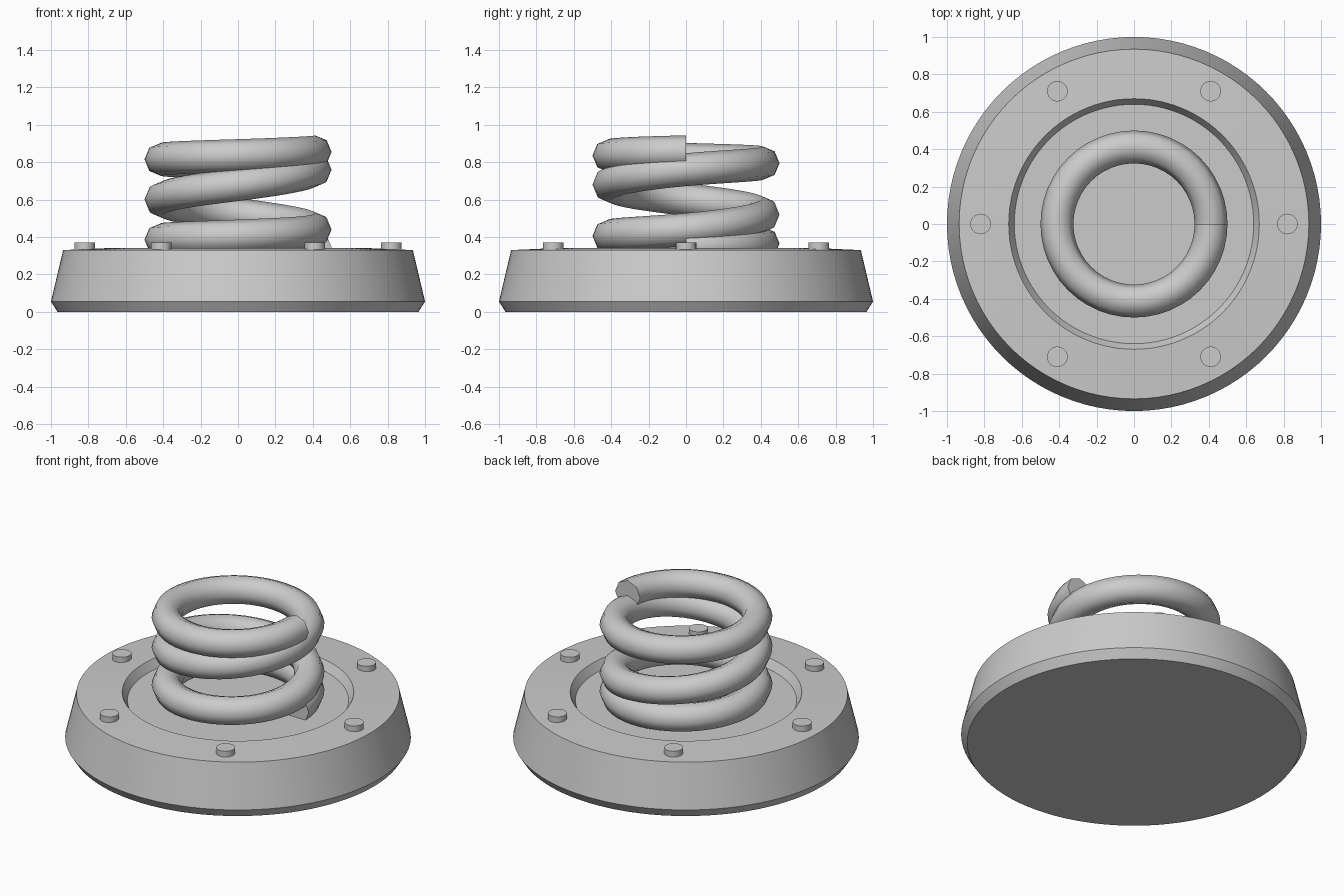
import bpy, bmesh, math
from mathutils import Vector

cube = bpy.data.objects.get("Cube")
if cube:
    bpy.data.objects.remove(cube, do_unlink=True)

# One plain metal colour
metal = bpy.data.materials.new("light_grey_metal")
metal.use_nodes = True
metal.diffuse_color = (0.6, 0.6, 0.6, 1)
metal.node_tree.nodes["Principled BSDF"].inputs["Base Color"].default_value = (0.6, 0.6, 0.6, 1)


def finish(name, bm, angle=25):
    bmesh.ops.recalc_face_normals(bm, faces=bm.faces)
    mesh = bpy.data.meshes.new(name)
    bm.to_mesh(mesh)
    bm.free()
    mesh.materials.append(metal)
    obj = bpy.data.objects.new(name, mesh)
    bpy.context.collection.objects.link(obj)
    bpy.ops.object.select_all(action='DESELECT')
    obj.select_set(True)
    bpy.context.view_layer.objects.active = obj
    bpy.ops.object.shade_smooth_by_angle(angle=math.radians(angle))
    return obj


def lathe(name, profile, steps):
    bm = bmesh.new()
    verts = [bm.verts.new((r, 0, z)) for r, z in profile]
    edges = [bm.edges.new(pair) for pair in zip(verts, verts[1:])]
    bmesh.ops.spin(bm, geom=verts + edges, cent=(0, 0, 0), axis=(0, 0, 1),
                   angle=math.tau, steps=steps)
    bmesh.ops.remove_doubles(bm, verts=bm.verts, dist=0.0005)
    return finish(name, bm)


# Flanged base with a shallow round seat for the spring
lathe("base", [(0, 0), (0.965, 0), (1, 0.055), (0.935, 0.33),
               (0.67, 0.342), (0.64, 0.29), (0, 0.29)], 96)

# Six bolt heads around the rim
for i in range(6):
    a = i * math.tau / 6
    bolt = lathe(f"bolt_{i + 1}", [(0, 0), (0.055, 0), (0.055, 0.05), (0, 0.05)], 24)
    bolt.location = (0.82 * math.cos(a), 0.82 * math.sin(a), 0.32)

# Coil spring: three turns, with the end turns closed up
TURNS, STEPS, SIDES = 3, 48, 8
COIL_R, WIRE_R = 0.412, 0.088
QUARTER_Z = [0.345, 0.365, 0.385, 0.405, 0.44, 0.52, 0.60,
             0.68, 0.76, 0.795, 0.815, 0.835, 0.855]


def coil_height(t):
    # Smooth interpolation between the quarter-turn heights
    f = min(max(t * 4, 0), TURNS * 4)
    i = min(int(f), TURNS * 4 - 1)
    f -= i
    p = [QUARTER_Z[min(max(i + k, 0), TURNS * 4)] for k in (-1, 0, 1, 2)]
    m0, m1 = (p[2] - p[0]) / 2, (p[3] - p[1]) / 2
    return ((2 * f**3 - 3 * f**2 + 1) * p[1] + (f**3 - 2 * f**2 + f) * m0
            + (3 * f**2 - 2 * f**3) * p[2] + (f**3 - f**2) * m1)


bm = bmesh.new()
rings = []
for s in range(TURNS * STEPS + 1):
    t = s / STEPS
    a = t * math.tau
    out = Vector((math.cos(a), math.sin(a), 0))
    centre = out * COIL_R + Vector((0, 0, coil_height(t)))
    ring = []
    for k in range(SIDES):
        b = k * math.tau / SIDES
        ring.append(bm.verts.new(centre + WIRE_R * (out * math.cos(b) + Vector((0, 0, math.sin(b))))))
    rings.append(ring)
for r0, r1 in zip(rings, rings[1:]):
    for k in range(SIDES):
        n = (k + 1) % SIDES
        bm.faces.new((r0[k], r1[k], r1[n], r0[n]))
bm.faces.new(rings[0])
bm.faces.new(rings[-1])
finish("spring", bm, 60)
